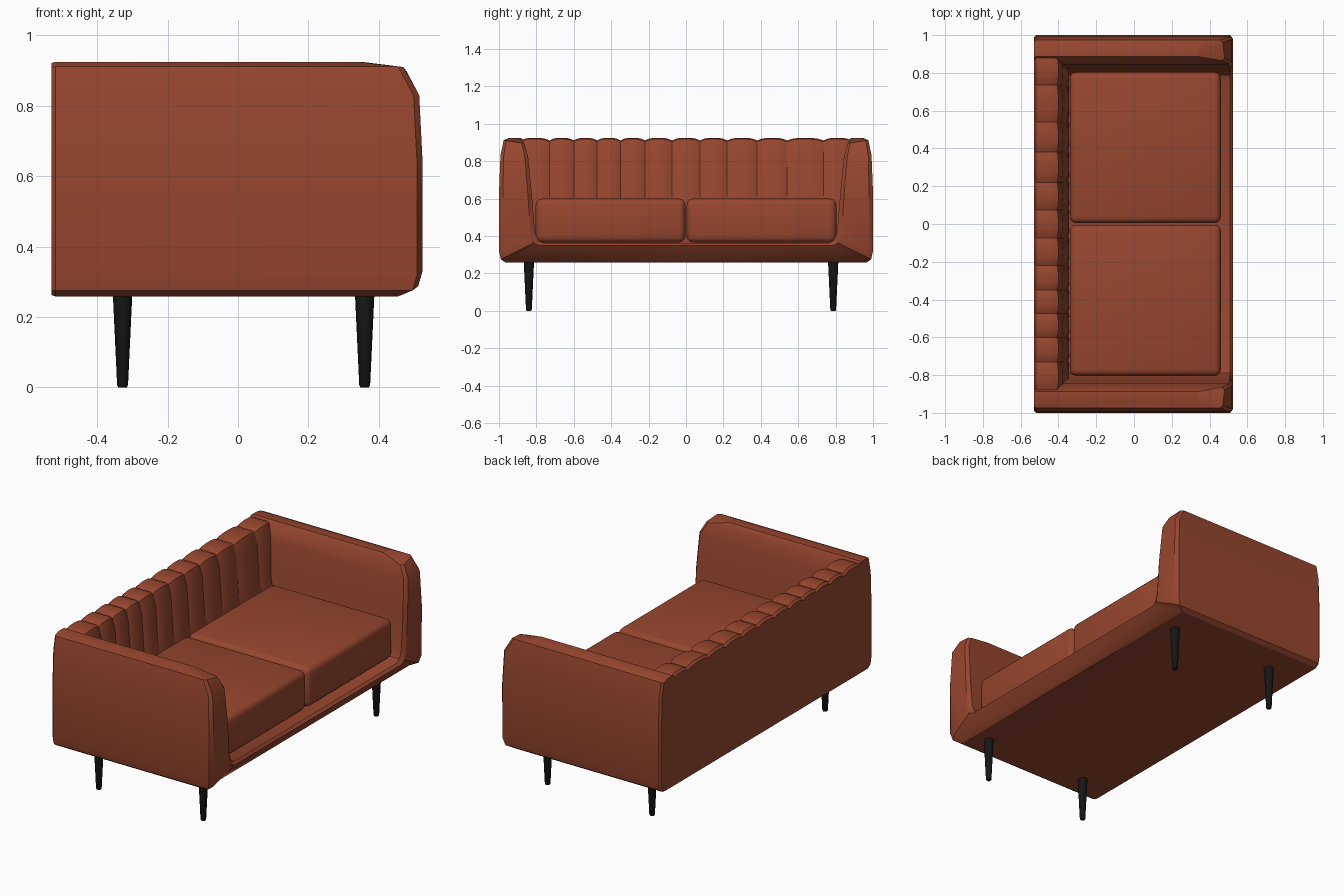
import bpy, bmesh, math
from mathutils import Vector

if "Cube" in bpy.data.objects:
    bpy.data.objects.remove(bpy.data.objects["Cube"])


def material(name, rgb):
    m = bpy.data.materials.new(name)
    m.diffuse_color = (*rgb, 1)
    m.use_nodes = True
    m.node_tree.nodes["Principled BSDF"].inputs["Base Color"].default_value = m.diffuse_color
    return m


LEATHER = material("leather", (0.31, 0.062, 0.028))
BLACK = material("black_wood", (0.008, 0.008, 0.008))


def finish(bm, name, mat, angle=30):
    bmesh.ops.recalc_face_normals(bm, faces=bm.faces)
    me = bpy.data.meshes.new(name)
    bm.to_mesh(me)
    bm.free()
    me.materials.append(mat)
    ob = bpy.data.objects.new(name, me)
    bpy.context.collection.objects.link(ob)
    bpy.context.view_layer.objects.active = ob
    ob.select_set(True)
    bpy.ops.object.shade_smooth_by_angle(angle=math.radians(angle))
    ob.select_set(False)
    return ob


def bridge(bm, rings):
    """Join closed rings of vertices into a tube."""
    for a, b in zip(rings, rings[1:]):
        n = len(a)
        for i in range(n):
            j = (i + 1) % n
            bm.faces.new((a[i], a[j], b[j], b[i]))


def interp(table, v):
    for (a, fa), (b, fb) in zip(table, table[1:]):
        if v <= b:
            return fa + (fb - fa) * max(0, v - a) / (b - a)
    return table[-1][1]


# Arms and base: a U section swept from back to front, with a curved front edge
outer = [(0, .258), (.965, .258), (.99, .275), (1, .32), (1, .63), (.992, .83), (.975, .912), (.945, .925)]
inner = [(0, .36), (.76, .36), (.79, .375), (.808, .42), (.825, .63), (.845, .83), (.865, .895), (.888, .925)]
front = [(.258, .47), (.275, .512), (.32, .525), (.63, .525), (.83, .515), (.912, .47), (.925, .35)]


def full(half):
    return [Vector((-y, z)) for y, z in half[:0:-1]] + [Vector(p) for p in half]


out, inn = full(outer), full(inner)
n = len(out)
section = out + inn[::-1]
mid = Vector((0, .6))
soft = [o.lerp(i, .12) for o, i in zip(out, inn)] + [i.lerp(o, .12) for o, i in zip(out, inn)][::-1]

bm = bmesh.new()
rings = [
    [bm.verts.new((-.53, *p.lerp(mid, .012))) for p in section],
    [bm.verts.new((-.518, *p)) for p in section],
    [bm.verts.new((interp(front, p.y) - .016, *p)) for p in section],
    [bm.verts.new((interp(front, p.y), *q)) for p, q in zip(section, soft)],
]
bridge(bm, rings)
for r in (rings[0], rings[-1]):
    for i in range(n - 1):
        bm.faces.new((r[i], r[i + 1], r[2 * n - 2 - i], r[2 * n - 1 - i]))
finish(bm, "arms_and_base", LEATHER)

# Channelled backrest: section swept across, dipping at each seam
seams = [-.885, -.73, -.60, -.475, -.35, -.22, -.075, .075, .22, .38, .54, .735, .885]
bm = bmesh.new()
rings = []
for k, (a, b) in enumerate(zip(seams, seams[1:])):
    steps = 6
    for s in range(steps + (k == len(seams) - 2)):
        t = s / steps
        d = .014 * abs(2 * t - 1) ** 3
        y = a + (b - a) * t
        pts = [(-.53, .34), (-.53, .912 - d), (-.518, .925 - d), (-.42, .925 - d),
               (-.40 - d * .5, .918 - d), (-.375 - d, .84), (-.36 - d, .62), (-.345 - d, .56), (-.345, .34)]
        rings.append([bm.verts.new((x, y, z)) for x, z in pts])
bridge(bm, rings)
bm.faces.new(rings[0])
bm.faces.new(rings[-1])
finish(bm, "channelled_back", LEATHER, 25)


# Seat cushions: rounded boxes
def cushion(name, y):
    bm = bmesh.new()
    bmesh.ops.create_cube(bm, size=1)
    for v in bm.verts:
        v.co = Vector((.06 + v.co.x * .80, y + v.co.y * .80, .482 + v.co.z * .236))
    bmesh.ops.bevel(bm, geom=bm.edges[:], offset=.034, segments=3, profile=.5, affect='EDGES')
    finish(bm, name, LEATHER, 35)


cushion("left_seat_cushion", -.404)
cushion("right_seat_cushion", .404)


# Tapered legs: a small lathe
def leg(name, x, y):
    bm = bmesh.new()
    sides = 16
    rings = [[bm.verts.new((x + r * math.cos(2 * math.pi * i / sides),
                            y + r * math.sin(2 * math.pi * i / sides), z)) for i in range(sides)]
             for r, z in [(.012, 0), (.0155, .006), (.0275, .262)]]
    bridge(bm, rings)
    bm.faces.new(rings[0])
    bm.faces.new(rings[-1])
    finish(bm, name, BLACK, 40)


for row, x in (("back", -.328), ("front", .36)):
    for side, y in (("left", -.84), ("right", .787)):
        leg(f"{row}_{side}_leg", x, y)
